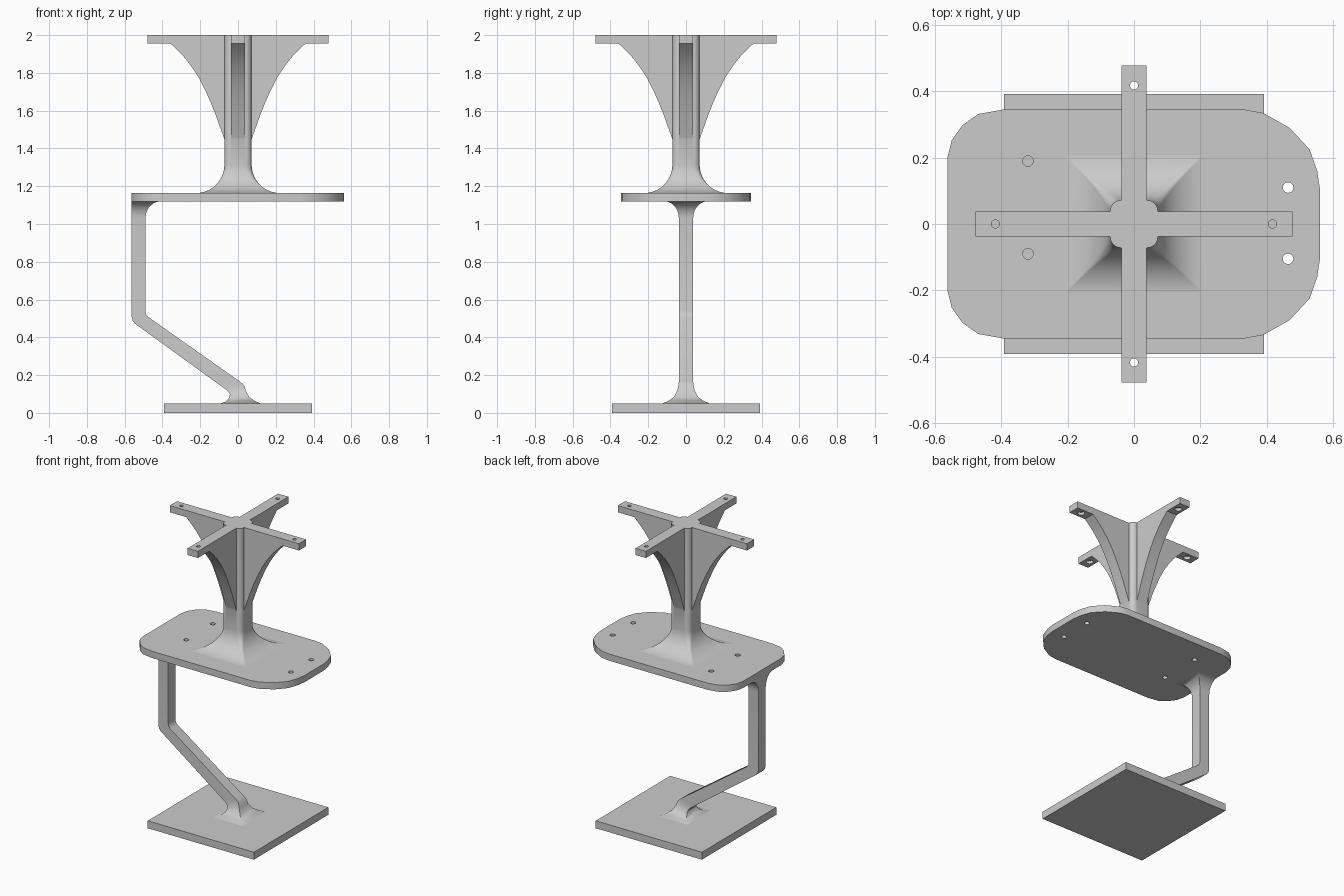
import bpy, bmesh, math

if "Cube" in bpy.data.objects:
    bpy.data.objects.remove(bpy.data.objects["Cube"], do_unlink=True)

grey = bpy.data.materials.new("plain grey")
grey.use_nodes = True
GREY = (0.6, 0.6, 0.6, 1)
grey.diffuse_color = GREY
grey.node_tree.nodes["Principled BSDF"].inputs["Base Color"].default_value = GREY


def loft(name, rings):
    """Skin a list of equal-length point rings and cap both ends."""
    bm = bmesh.new()
    rows = [[bm.verts.new(p) for p in ring] for ring in rings]
    n = len(rows[0])
    for a, b in zip(rows, rows[1:]):
        for i in range(n):
            j = (i + 1) % n
            bm.faces.new((a[i], a[j], b[j], b[i]))
    bm.faces.new(rows[0][::-1])
    bm.faces.new(rows[-1])
    bmesh.ops.recalc_face_normals(bm, faces=bm.faces)
    mesh = bpy.data.meshes.new(name)
    bm.to_mesh(mesh)
    bm.free()
    mesh.materials.append(grey)
    obj = bpy.data.objects.new(name, mesh)
    bpy.context.collection.objects.link(obj)
    return obj


def activate(obj):
    bpy.ops.object.select_all(action="DESELECT")
    obj.select_set(True)
    bpy.context.view_layer.objects.active = obj


def combine(obj, other, operation):
    """Apply a boolean with another object, then drop that object."""
    mod = obj.modifiers.new("join", "BOOLEAN")
    mod.operation, mod.solver, mod.object = operation, "EXACT", other
    activate(obj)
    bpy.ops.object.modifier_apply(modifier=mod.name)
    bpy.data.objects.remove(other, do_unlink=True)


def circle(x, y, z, r, n=20):
    return [(x + r * math.cos(math.tau * i / n), y + r * math.sin(math.tau * i / n), z)
            for i in range(n)]


def drill(obj, x, y, r, z0, z1):
    combine(obj, loft("cutter", [circle(x, y, z0, r), circle(x, y, z1, r)]), "DIFFERENCE")


def rounded_square(h, r, z, n=6):
    ring = []
    for q, (sx, sy) in enumerate(((1, 1), (-1, 1), (-1, -1), (1, -1))):
        for i in range(n + 1):
            a = math.pi / 2 * (q + i / n)
            ring.append((sx * (h - r) + r * math.cos(a), sy * (h - r) + r * math.sin(a), z))
    return ring


# Square floor plate
foot = 0.393
base = loft("base_plate", [[(-foot, -foot, z), (foot, -foot, z), (foot, foot, z), (-foot, foot, z)]
                           for z in (0, 0.05)])

# Bent leg: each section is left point, right point (x, z) and half width
sections = [((-0.10, 0.048), (0.124, 0.048), 0.13), ((-0.068, 0.058), (0.085, 0.065), 0.09),
            ((-0.05, 0.075), (0.06, 0.084), 0.064), ((-0.043, 0.098), (0.042, 0.116), 0.047),
            ((-0.058, 0.12), (0.032, 0.146), 0.04), ((-0.087, 0.14), (0.01, 0.166), 0.038),
            ((-0.545, 0.472), (-0.474, 0.507), 0.038), ((-0.558, 0.488), (-0.486, 0.521), 0.038),
            ((-0.563, 0.51), (-0.49, 0.54), 0.038)]
for i in range(8):
    a = math.pi / 2 * i / 7
    z = 1.03 + 0.09 * math.sin(a)
    grow = 1 - math.cos(a)
    sections.append(((-0.563, z), (-0.49 + 0.08 * grow, z), 0.038 + 0.075 * grow))
leg = loft("bent_leg", [[(l[0], -w, l[1]), (r[0], -w, r[1]), (r[0], w, r[1]), (l[0], w, l[1])]
                        for l, r, w in sections])

# Middle plate with softly rounded corners and four bolt holes
half = [(-0.563, 0.2), (-0.55, 0.253), (-0.518, 0.298), (-0.47, 0.332), (-0.397, 0.345),
        (0.335, 0.345), (0.39, 0.335), (0.47, 0.29), (0.53, 0.225), (0.553, 0.16), (0.562, 0.1)]
outline = half + [(x, -y) for x, y in reversed(half)]
plate = loft("middle_plate", [[(x, y, z) for x, y in outline] for z in (1.12, 1.165)])
for x, y in ((0.465, 0.11), (0.465, -0.105), (-0.32, 0.19), (-0.32, -0.09)):
    drill(plate, x, y, 0.016, 1, 1.3)

# Column with a square flared foot
rings = []
for i in range(11):
    a = math.pi / 2 * i / 10
    t = math.sin(a)
    rings.append(rounded_square(0.22 - 0.148 * t, 0.003 + 0.03 * t ** 4,
                                1.164 + 0.15 * (1 - math.cos(a))))
rings.append(rounded_square(0.072, 0.033, 2))
column = loft("column_and_cross", rings)

# Crossed top arms with curved webs beneath
side = [(0.478, 2), (0.478, 1.955), (0.357, 1.955), (0.325, 1.925), (0.28, 1.878),
        (0.24, 1.825), (0.205, 1.77), (0.172, 1.705), (0.143, 1.64), (0.117, 1.575),
        (0.094, 1.51), (0.076, 1.46), (0.06, 1.41)]
profile = side + [(-x, z) for x, z in reversed(side)]
thick = 0.038
combine(column, loft("arm", [[(x, y, z) for x, z in profile] for y in (-thick, thick)]), "UNION")
combine(column, loft("arm", [[(x, y, z) for y, z in profile] for x in (-thick, thick)]), "UNION")

# Screw holes, wider on the underside
for x, y in ((1, 0), (-1, 0), (0, 1), (0, -1)):
    drill(column, x * 0.418, y * 0.418, 0.012, 1.9, 2.1)
    drill(column, x * 0.418, y * 0.418, 0.022, 1.9, 1.975)

# Smooth the curves, keep the edges crisp
for obj in (base, leg, plate, column):
    activate(obj)
    bpy.ops.object.shade_smooth_by_angle(angle=math.radians(32))
